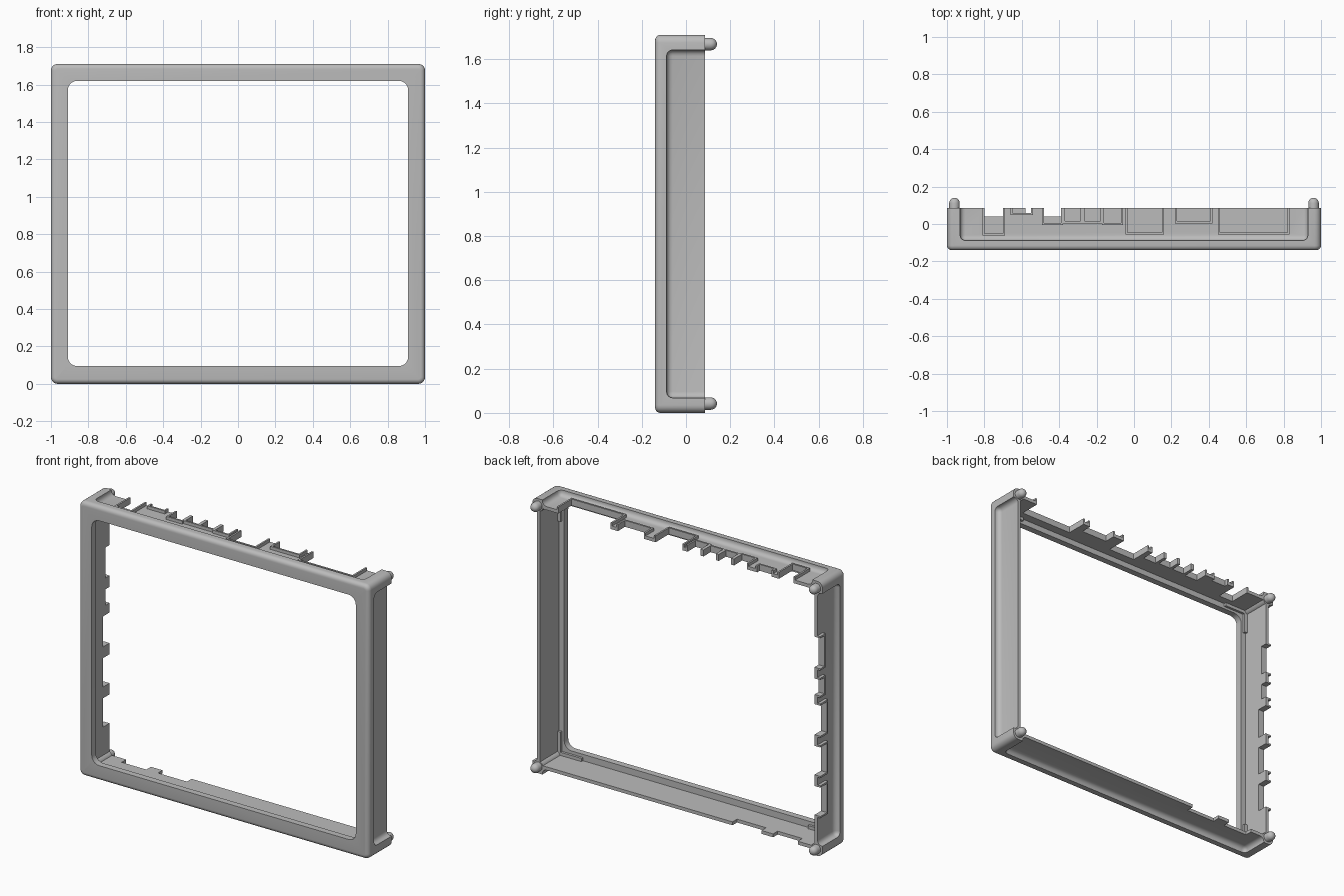
import bpy, bmesh, math
from mathutils import Matrix, Vector

W, H = 1.0, 1.71              # half width, full height
FRONT, BACK, LIP = -0.14, 0.085, -0.1
RECESS, INNER = 0.034, 0.055  # depths of the outer recess and the inside of the walls

old = bpy.data.objects.get("Cube")
if old:
    bpy.data.objects.remove(old, do_unlink=True)

grey = bpy.data.materials.new("plain grey")
grey.use_nodes = True
grey.diffuse_color = (0.5, 0.5, 0.5, 1)
grey.node_tree.nodes["Principled BSDF"].inputs["Base Color"].default_value = (0.5, 0.5, 0.5, 1)


def make(name, bm):
    bmesh.ops.recalc_face_normals(bm, faces=bm.faces)
    mesh = bpy.data.meshes.new(name)
    bm.to_mesh(mesh)
    bm.free()
    mesh.materials.append(grey)
    ob = bpy.data.objects.new(name, mesh)
    bpy.context.collection.objects.link(ob)
    return ob


def add_box(bm, lo, hi):
    lo, hi = Vector(lo), Vector(hi)
    mat = Matrix.Translation((lo + hi) / 2) @ Matrix.Diagonal((*(hi - lo), 1))
    return bmesh.ops.create_cube(bm, size=1, matrix=mat)["verts"]


def round_edges(bm, test, radius, segments=5):
    edges = [e for e in bm.edges if test(e.verts[0].co, e.verts[1].co)]
    bmesh.ops.bevel(bm, geom=edges, offset=radius, segments=segments,
                    profile=0.5, affect='EDGES')


def along_y(a, b):
    return abs(a.y - b.y) > 1e-4


def side_box(bm, side, u0, u1, y0, y1, d0, d1):
    """Box on one wall: u runs along it, d is the depth in from the outside."""
    if side in ("left", "right"):
        s = 1 if side == "left" else -1
        xs = sorted((s * (W - d0), s * (W - d1)))
        return add_box(bm, (xs[0], y0, u0), (xs[1], y1, u1))
    zs = sorted((H - d0, H - d1)) if side == "top" else sorted((d0, d1))
    return add_box(bm, (u0, y0, zs[0]), (u1, y1, zs[1]))


def select_only(ob):
    bpy.ops.object.select_all(action='DESELECT')
    ob.select_set(True)
    bpy.context.view_layer.objects.active = ob


def cut(target, bm):
    cutter = make("cutter", bm)
    cutter.hide_render = True
    mod = target.modifiers.new("cut", 'BOOLEAN')
    mod.operation, mod.solver, mod.object = 'DIFFERENCE', 'EXACT', cutter
    select_only(target)
    bpy.ops.object.modifier_apply(modifier=mod.name)
    bpy.data.objects.remove(cutter, do_unlink=True)


def smooth(ob):
    select_only(ob)
    bpy.ops.object.shade_smooth_by_angle(angle=math.radians(32))


# Outer block with rounded corners and a rounded front rim
bm = bmesh.new()
add_box(bm, (-W, FRONT, 0), (W, BACK, H))
round_edges(bm, along_y, 0.035)
round_edges(bm, lambda a, b: a.y < FRONT + 1e-4 and b.y < FRONT + 1e-4, 0.025)
frame = make("bezel_frame", bm)

# Screen opening
bm = bmesh.new()
add_box(bm, (-0.91, -0.3, 0.095), (0.91, 0.3, 1.62))
round_edges(bm, along_y, 0.05)
cut(frame, bm)

# Hollow behind the front lip
bm = bmesh.new()
add_box(bm, (-W + INNER, LIP, INNER), (W - INNER, 0.3, H - INNER))
cut(frame, bm)

# Coved recess outside each wall, leaving the corner posts
for side in ("top", "bottom", "left", "right"):
    bm = bmesh.new()
    u0, u1 = (-0.93, 0.93) if side in ("top", "bottom") else (0.068, H - 0.068)
    side_box(bm, side, u0, u1, -0.088, 0.3, RECESS, -0.1)
    round_edges(bm, lambda a, b: True, 0.028, 4)
    cut(frame, bm)

# Connector notches: start, end, depth reached in y
notches = {
    "top": [(-0.80, -0.70, -0.05), (-0.65, -0.55, 0.06), (-0.48, -0.39, 0.005),
            (-0.37, -0.285, 0.015), (-0.265, -0.18, 0.015), (-0.16, -0.07, 0.005),
            (-0.035, 0.15, -0.045), (0.23, 0.41, 0.015), (0.46, 0.82, -0.045)],
    "right": [(0.25, 0.43, 0.02), (0.50, 0.68, 0.02), (0.75, 0.94, 0.02),
              (1.0, 1.1, 0.045), (1.17, 1.36, 0.045)],
    "bottom": [(-0.83, -0.66, 0.04), (-0.58, -0.38, 0.04)],
}
bm = bmesh.new()
for side, items in notches.items():
    for u0, u1, y in items:
        side_box(bm, side, u0, u1, y, 0.3, RECESS - 0.015, INNER + 0.02)
cut(frame, bm)
smooth(frame)

# Thin raised collars around the notches
T = 0.011
for side, items in notches.items():
    if side == "bottom":
        continue
    bm = bmesh.new()
    for u0, u1, y in items:
        depth = (0.015, INNER - 0.005)
        side_box(bm, side, u0 - T, u0, y - T, BACK, *depth)
        side_box(bm, side, u1, u1 + T, y - T, BACK, *depth)
        side_box(bm, side, u0, u1, y - T, y, *depth)
    make(side + "_notch_collars", bm)

# Corner pegs with domed tips, and the posts that carry them
R = 0.028
for sx, x in (("right", -0.96), ("left", 0.96)):
    for sz, z in (("lower", 0.042), ("upper", H - 0.042)):
        bm = bmesh.new()
        arc = [math.radians(a) for a in range(0, 91, 15)]
        profile = [(0, LIP), (0.036, LIP), (0.036, BACK), (R, BACK)]
        profile += [(R * math.cos(a), 0.112 + R * math.sin(a)) for a in arc]
        verts = [bm.verts.new((x + r, y, z)) for r, y in profile]
        edges = [bm.edges.new(p) for p in zip(verts, verts[1:])]
        bmesh.ops.spin(bm, geom=verts + edges, cent=(x, 0, z), axis=(0, 1, 0),
                       angle=math.tau, steps=24)
        bmesh.ops.remove_doubles(bm, verts=bm.verts, dist=1e-5)
        smooth(make(f"{sx}_{sz}_peg", bm))

        # L-shaped ledge on the back of the lip
        bm = bmesh.new()
        s = 1 if x > 0 else -1
        z0, z1 = (INNER, INNER + 0.02) if z < 1 else (H - INNER - 0.02, H - INNER)
        xs = sorted((s * 0.945, s * 0.78))
        add_box(bm, (xs[0], LIP, z0), (xs[1], LIP + 0.015, z1))
        xs = sorted((s * 0.945, s * 0.925))
        z0, z1 = (INNER, 0.2) if z < 1 else (H - 0.2, H - INNER)
        add_box(bm, (xs[0], LIP, z0), (xs[1], LIP + 0.015, z1))
        make(f"{sx}_{sz}_corner_ledge", bm)
